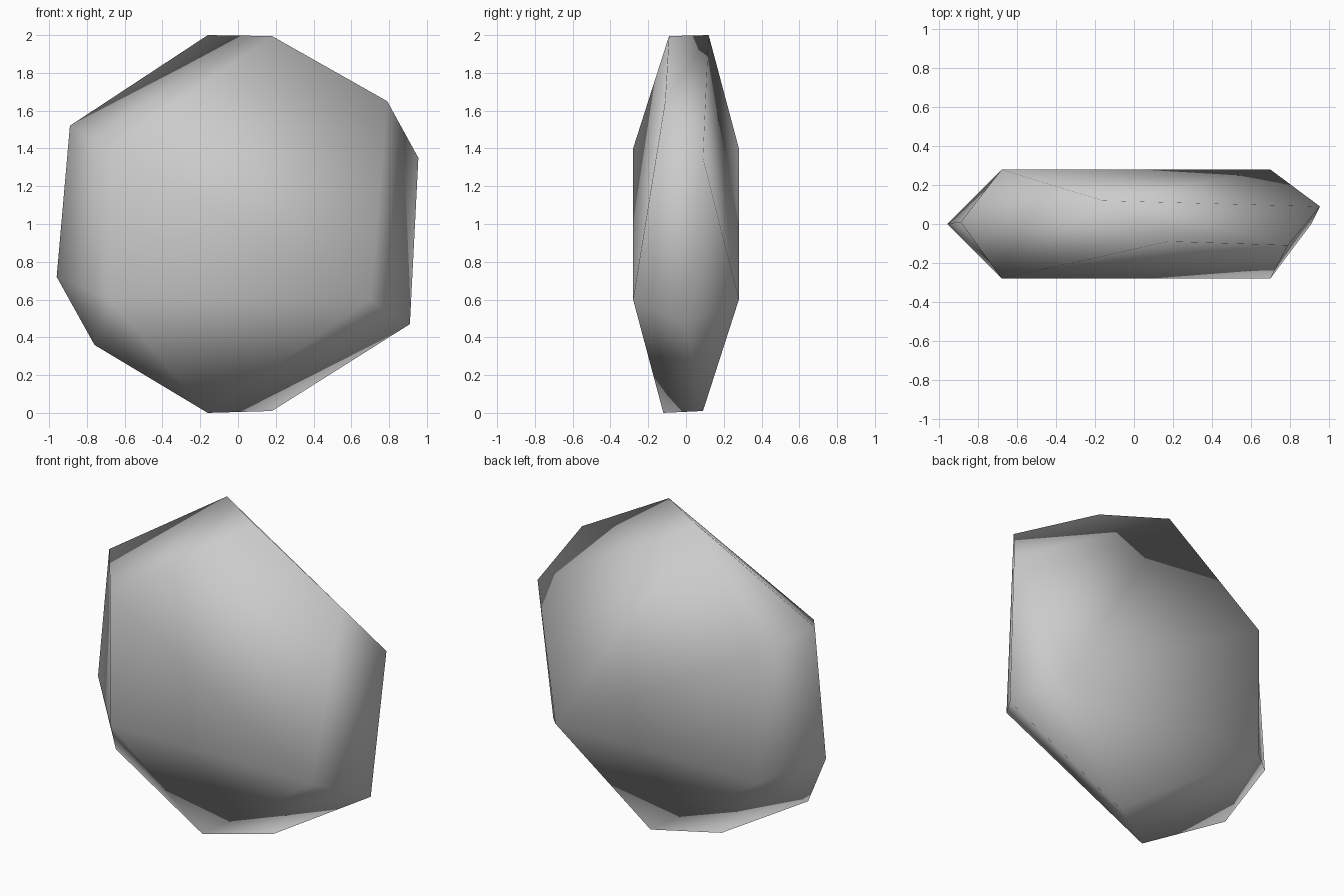
import bpy, bmesh

if "Cube" in bpy.data.objects:
    bpy.data.objects.remove(bpy.data.objects["Cube"])

# Stone colour
stone_grey = bpy.data.materials.new("stone_grey")
stone_grey.diffuse_color = (0.6, 0.6, 0.6, 1)
stone_grey.use_nodes = True
stone_grey.node_tree.nodes["Principled BSDF"].inputs["Base Color"].default_value = stone_grey.diffuse_color

# Corners: ten around the rim (t/r/b/l) and three on each broad side (f/k)
corners = {
    "t1": (-0.16, 0.12, 2.0), "t2": (0.18, -0.09, 1.995),
    "r1": (0.79, -0.11, 1.65), "r2": (0.955, 0.09, 1.35), "r3": (0.91, 0.0, 0.47),
    "b2": (0.18, 0.09, 0.01), "b1": (-0.16, -0.12, 0.0),
    "l1": (-0.76, -0.11, 0.36), "l2": (-0.96, 0.0, 0.72), "l3": (-0.89, 0.01, 1.52),
    "f1": (-0.68, -0.28, 1.4), "f2": (0.70, -0.28, 0.6), "f3": (-0.68, -0.28, 0.6),
    "k1": (-0.68, 0.28, 1.4), "k2": (0.70, 0.28, 0.6), "k3": (-0.68, 0.28, 0.6),
}

# Facets as fans: a centre corner and the path around it
fans = {
    "f2": "f1 t2 r1 r3 b1 f3 f1",      # front, lower right
    "f1": "l3 t1 t2",                  # front, upper left
    "f3": "b1 l1 l2 l3 f1",            # front, lower left
    "k2": "b2 r3 r2 t1 k1 k3 b2",      # back, lower right
    "k1": "t1 l3 k3",                  # back, upper left
    "k3": "l3 l2 l1 b1 b2",            # back, lower left
    "t1": "t2 r1 r2",                  # top ridge
    "r3": "r1 r2",                     # right end
    "b1": "r3 b2",                     # underside
}

# Faceted boulder
bm = bmesh.new()
v = {name: bm.verts.new(p) for name, p in corners.items()}
for centre, path in fans.items():
    ring = path.split()
    for a, b in zip(ring, ring[1:]):
        bm.faces.new((v[centre], v[a], v[b])).smooth = True
bmesh.ops.recalc_face_normals(bm, faces=bm.faces[:])
mesh = bpy.data.meshes.new("boulder")
bm.to_mesh(mesh)
bm.free()
mesh.materials.append(stone_grey)
bpy.context.collection.objects.link(bpy.data.objects.new("boulder", mesh))
